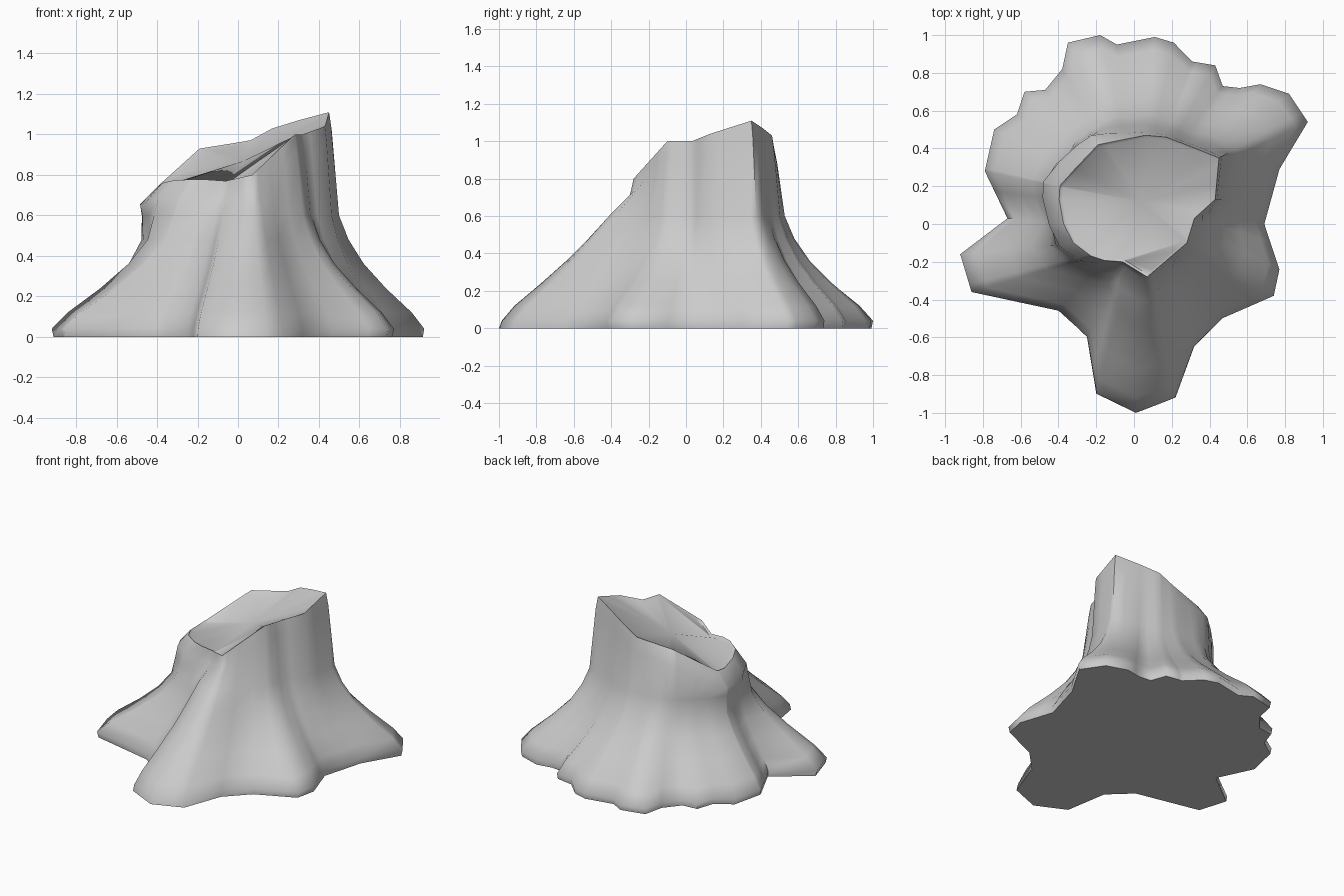
import bpy, bmesh
from math import atan2, cos, sin, pi, radians, tau
from mathutils import Vector

default = bpy.data.objects.get("Cube")
if default:
    bpy.data.objects.remove(default, do_unlink=True)

CX, CY = 0.03, 0.12

# Root outline on the ground, counterclockwise from the front root
ground = [(.01, -1), (.22, -.92), (.32, -.65), (.47, -.5), (.74, -.38), (.77, -.24),
          (.69, 0), (.77, .29), (.92, .54), (.82, .69), (.67, .74), (.56, .72), (.47, .73),
          (.43, .84), (.31, .86), (.21, .96), (.11, .99), (-.09, .95), (-.18, 1), (-.35, .96),
          (-.38, .82), (-.47, .71), (-.58, .7), (-.62, .58), (-.74, .5), (-.79, .28),
          (-.67, .03), (-.92, -.16), (-.86, -.36), (-.4, -.46), (-.25, -.6), (-.2, -.9)]

# Broken rim of the trunk with heights
rim = [(.07, -.28, .8), (.28, -.1, 1), (.32, .03, 1), (.43, .13, 1.04), (.45, .35, 1.11),
       (.3, .41, 1.07), (.17, .46, 1.03), (.06, .47, .97), (-.19, .42, .93),
       (-.39, .21, .75), (-.4, .15, .74), (-.36, -.07, .77), (-.2, -.19, .78), (-.06, -.2, .77)]


def angle(p):
    return atan2(p[1] - CY, p[0] - CX) % tau


def outline_at(points, a):
    """Point where the ray at angle a from the trunk axis meets a closed outline."""
    d = Vector((cos(a), sin(a)))
    for i, p in enumerate(points):
        q = points[(i + 1) % len(points)]
        span = (angle(q) - angle(p)) % tau
        if (a - angle(p)) % tau <= span + 1e-6:
            u = Vector((p[0] - CX, p[1] - CY))
            v = Vector((q[0] - CX, q[1] - CY))
            f = u.cross(d) / (u.cross(d) - v.cross(d))
            return Vector(list(p) + [0] * (3 - len(p))).lerp(
                Vector(list(q) + [0] * (3 - len(q))), f)
    return Vector((CX, CY, 0))


# Merge the directions of both outlines so every corner is kept
angles = []
for a in sorted(angle(p) for p in ground + rim):
    if not angles or a - angles[-1] > .012:
        angles.append(a)

# Flare: height, spread towards the ground outline, extra fullness on the front root
flare = [(0, .985, .015), (.04, 1, -.02), (.12, .87, .02), (.24, .6, .1),
         (.36, .37, .15), (.48, .21, .15), (.6, .11, .09)]


def stump_column(a):
    # The right root sweeps round to the front of the rim
    sweep = radians(20) * max(0, cos(a - radians(208))) ** 12
    base, top = outline_at(ground, a), outline_at(rim, a + sweep)
    front = max(0, cos(a + pi / 2)) ** 8
    bulge = max(0, cos(a - radians(165))) ** 2 * .08
    out = Vector((cos(a), sin(a), 0))
    column = []
    for z, spread, extra in flare:
        p = top.lerp(base, spread + extra * front)
        if z > .5:
            p += out * bulge * .5
        p.z = z
        column.append(p)
    shoulder = top.lerp(base, .03) + out * bulge
    shoulder.z = top.z - .09
    # Narrow lip just inside the rim
    lip = Vector((CX, CY, top.z)).lerp(top, .96)
    lip.z -= .012
    return column + [shoulder, top, lip]


wood = bpy.data.materials.new("grey_wood")
wood.use_nodes = True
color = (.6, .6, .6, 1)
wood.diffuse_color = color
wood.node_tree.nodes["Principled BSDF"].inputs["Base Color"].default_value = color

# Loft the stump through its columns and close the underside
bm = bmesh.new()
columns = [[bm.verts.new(p) for p in stump_column(a)] for a in angles]
count = len(columns)
for i, left in enumerate(columns):
    right = columns[(i + 1) % count]
    for k in range(len(left) - 1):
        bm.faces.new((left[k], right[k], right[k + 1], left[k + 1]))
bm.faces.new([c[0] for c in reversed(columns)])


# Cut face: a fan over the trunk, with the front splinter split off along a chord
def nearest_column(p):
    return min(range(count), key=lambda i: abs(angles[i] - angle(p)))


start, end = nearest_column(rim[1]), nearest_column(rim[-1])
cut = [c[-1] for c in columns]
trunk = [cut[(start + i) % count] for i in range((end - start) % count + 1)]
splinter = [cut[(end + i) % count] for i in range((start - end) % count + 1)]
bm.faces.new(splinter)
centre = bm.verts.new((CX, CY, .87))
for i, v in enumerate(trunk):
    bm.faces.new((v, trunk[(i + 1) % len(trunk)], centre))

bmesh.ops.recalc_face_normals(bm, faces=bm.faces)
mesh = bpy.data.meshes.new("tree_stump")
bm.to_mesh(mesh)
bm.free()
mesh.materials.append(wood)
stump = bpy.data.objects.new("tree_stump", mesh)
bpy.context.collection.objects.link(stump)
bpy.context.view_layer.objects.active = stump
stump.select_set(True)
bpy.ops.object.shade_smooth_by_angle(angle=radians(65))
